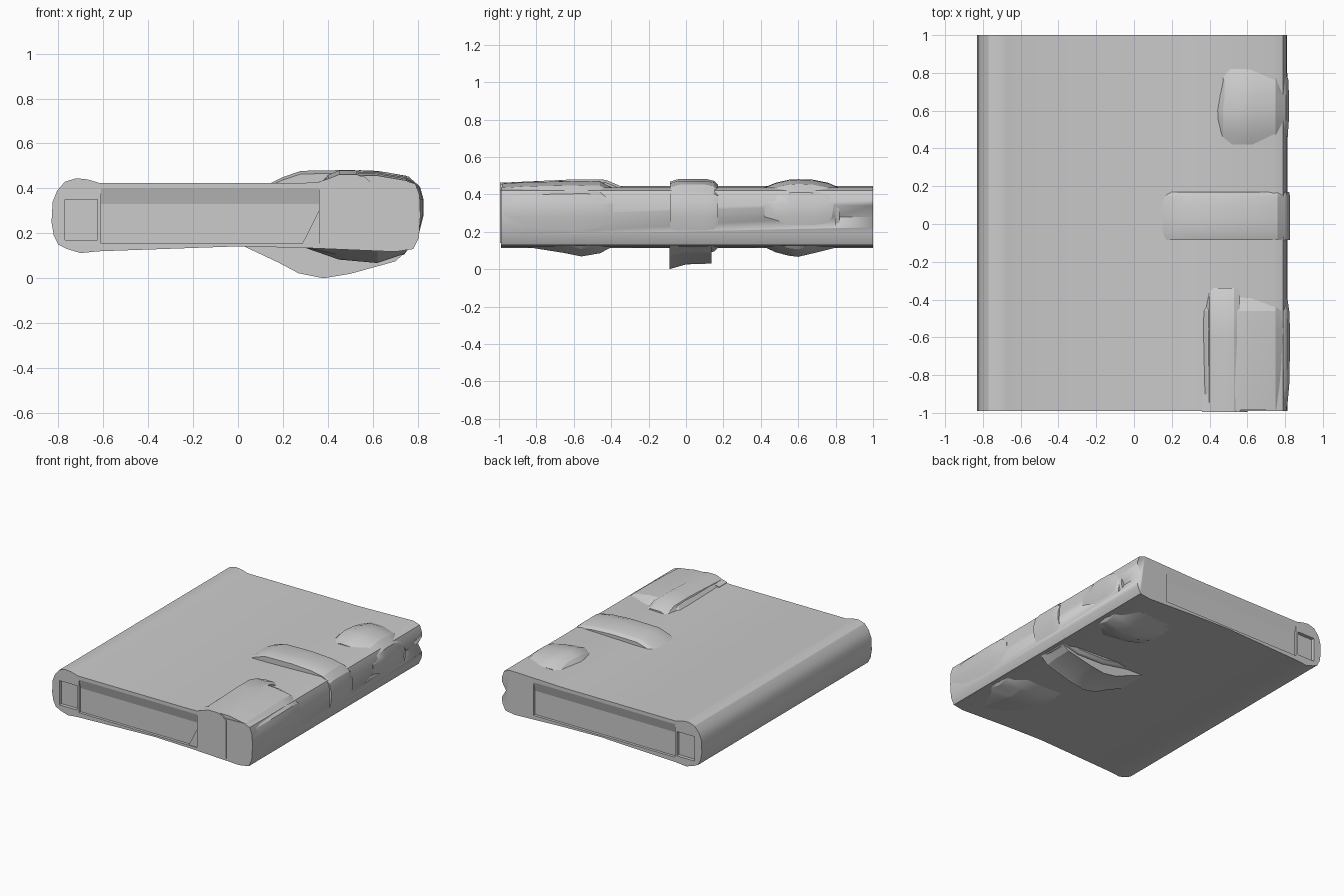
import bpy, bmesh

if "Cube" in bpy.data.objects:
    bpy.data.objects.remove(bpy.data.objects["Cube"])


def loft(name, rings, smooth=True):
    """Closed skin through rings of 3D points, capped at both ends."""
    bm = bmesh.new()
    vs = [[bm.verts.new(p) for p in r] for r in rings]
    n = len(rings[0])
    for a, b in zip(vs, vs[1:]):
        for i in range(n):
            j = (i + 1) % n
            bm.faces.new((a[i], a[j], b[j], b[i]))
    bm.faces.new(vs[0])
    bm.faces.new(vs[-1])
    bmesh.ops.recalc_face_normals(bm, faces=bm.faces)
    me = bpy.data.meshes.new(name)
    bm.to_mesh(me)
    bm.free()
    ob = bpy.data.objects.new(name, me)
    bpy.context.collection.objects.link(ob)
    if smooth:
        bpy.context.view_layer.objects.active = ob
        bpy.ops.object.select_all(action='DESELECT')
        ob.select_set(True)
        bpy.ops.object.shade_smooth_by_angle(angle=0.4)
    return ob


def along_y(name, profile, *ys):
    return loft(name, [[(x, y, z) for x, z in profile] for y in ys])


def along_x(name, profile, x0, x1):
    return loft(name, [[(x, y, z) for y, z in profile] for x in (x0, x1)], False)


def cut(ob, cutter):
    cutter.hide_render = True
    cutter.hide_viewport = True
    m = ob.modifiers.new(cutter.name, 'BOOLEAN')
    m.operation = 'DIFFERENCE'
    m.solver = 'EXACT'
    m.object = cutter


def band(y, top, bot, x0, x1):
    """Cross-section of a raised wrap around the fore edge."""
    return [(x, y, z) for x, z in (
        (x0, .30), (x0, top - .055), (x0 + .03, top - .025), (x0 + .10, top),
        (.62, top - .003), (.75, top - .025), (x1 - .015, top - .07),
        (x1, .35), (x1, .28), (x1 - .025, .18), (.74, bot + .04),
        (.62, bot), (.45, bot + .015), (.28, .142))]


# Book body with rounded spine on the left
body = along_y("book_body", [
    (-.83, .25), (-.825, .34), (-.805, .39), (-.77, .43), (-.72, .445),
    (-.67, .44), (-.62, .425), (.3, .425), (.74, .437), (.79, .42), (.808, .37),
    (.812, .28), (.805, .18), (.78, .13), (.70, .118), (.3, .135), (0, .142),
    (-.62, .12), (-.70, .112), (-.76, .13), (-.80, .15), (-.82, .19)],
    -.99, 1.0)

# Recessed pages at both ends, with a sloped upper lip
for label, s, y0, x1 in (("front", -1, .99, .37), ("back", 1, 1.0, .55)):
    cut(body, along_x(label + "_page_cutter", [
        (s * (y0 + .05), .155), (s * (y0 - .02), .155), (s * (y0 - .02), .33),
        (s * y0, .40), (s * (y0 + .05), .40)], -.61, x1))
    cut(body, along_x(label + "_spine_cutter", [
        (s * (y0 + .05), .17), (s * (y0 - .025), .17),
        (s * (y0 - .025), .35), (s * (y0 + .05), .35)], -.77, -.625))

# Hollow fore edge at the back corner
cut(body, along_y("fore_edge_cutter",
                  [(.86, .43), (.775, .28), (.86, .13)], .80, 1.05))

# Front wrap
loft("front_wrap", [band(*r) for r in (
    (-.985, .460, .135, .36, .81), (-.85, .468, .118, .36, .822),
    (-.66, .472, .088, .36, .826), (-.56, .474, .068, .36, .826),
    (-.46, .472, .085, .36, .822), (-.39, .435, .122, .37, .812))])

# Raised ridge on the front wrap
loft("front_ridge", [[(.37, y, .40), (.40, y, t - .02), (.45, y, t),
                      (.53, y, t), (.56, y, t - .015), (.56, y, .40)]
                     for y, t in ((-.995, .462), (-.6, .48),
                                  (-.43, .478), (-.34, .44))])

# Block at the front corner end
loft("front_corner_block", [[(.36, y, .14), (.36, y, .43), (.44, y, .455),
                             (.56, y, .455), (.60, y, .42), (.60, y, .14)]
                            for y in (-.995, -.9)])

# Middle strap, tapering in over the cover
strap = [(.15, .30), (.15, .425), (.20, .45), (.28, .478), (.50, .482),
         (.66, .472), (.76, .452), (.808, .41), (.825, .35), (.825, .28),
         (.80, .18), (.75, .12), (.62, .085), (.40, .09), (.22, .125), (.1, .145)]
loft("middle_strap", [[(.45 + (x - .45) * k, y, .28 + (z - .28) * h) for x, z in strap]
                      for y, k, h in ((-.085, 1, .93), (-.04, 1, 1), (.02, 1, 1),
                                      (.11, 1, 1), (.15, 1, .95), (.17, .99, .86))])

# Pointed clasp under the strap
clasp = [(.02, .145), (.18, .07), (.27, .022), (.38, 0), (.50, .02),
         (.70, .075), (.76, .13), (.4, .2)]
loft("clasp", [[(x, y, z + max(0, .15 - z) * k) for x, z in clasp]
               for y, k in ((-.088, 0), (.0, .17), (.135, .2))])

# Back wrap
loft("back_wrap", [band(*r) for r in (
    (.42, .438, .118, .44, .812), (.48, .462, .09, .44, .815),
    (.55, .478, .072, .44, .82), (.60, .481, .066, .44, .82),
    (.68, .478, .085, .45, .82), (.76, .462, .105, .45, .818),
    (.82, .435, .12, .42, .80))])
